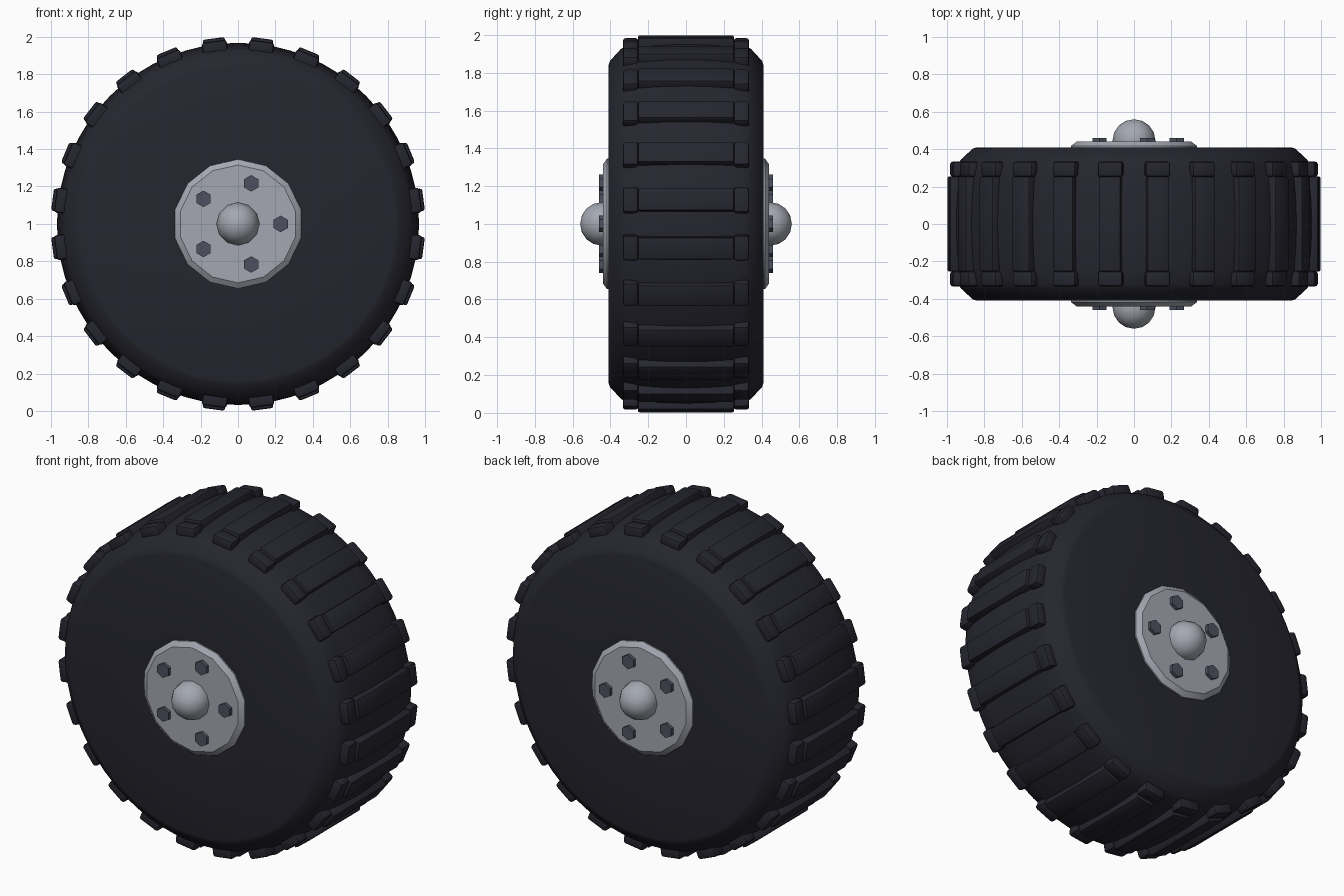
import bpy, bmesh, math
from mathutils import Matrix, Vector

cube = bpy.data.objects.get("Cube")
if cube:
    bpy.data.objects.remove(cube, do_unlink=True)

AXLE = Vector((0, 0, 1))


def material(name, rgb, rough=0.6):
    mat = bpy.data.materials.new(name)
    mat.use_nodes = True
    mat.diffuse_color = (*rgb, 1)
    bsdf = mat.node_tree.nodes["Principled BSDF"]
    bsdf.inputs["Base Color"].default_value = (*rgb, 1)
    bsdf.inputs["Roughness"].default_value = rough
    return mat


rubber = material("black rubber", (0.019, 0.019, 0.029))
steel = material("light steel", (0.37, 0.39, 0.44))
dark_steel = material("dark steel", (0.075, 0.082, 0.115))


def finish(name, bm, mat, angle=None):
    """Turn a bmesh into a named object placed on the axle."""
    bmesh.ops.recalc_face_normals(bm, faces=bm.faces)
    mesh = bpy.data.meshes.new(name)
    bm.to_mesh(mesh)
    bm.free()
    mesh.materials.append(mat)
    obj = bpy.data.objects.new(name, mesh)
    obj.location = AXLE
    bpy.context.collection.objects.link(obj)
    if angle:
        bpy.ops.object.select_all(action='DESELECT')
        obj.select_set(True)
        bpy.context.view_layer.objects.active = obj
        bpy.ops.object.shade_smooth_by_angle(angle=math.radians(angle))
    return obj


def lathe(name, profile, sides, mat, angle=None, start=0.0):
    """Revolve (y, radius) points about the y axis and cap open ends."""
    bm = bmesh.new()
    rings = []
    for y, r in profile:
        angles = [start + math.tau * i / sides for i in range(sides)]
        rings.append([bm.verts.new((r * math.cos(a), y, r * math.sin(a))) for a in angles])
    for a, b in zip(rings, rings[1:]):
        for i in range(sides):
            j = (i + 1) % sides
            bm.faces.new((a[i], a[j], b[j], b[i]))
    bm.faces.new(rings[0])
    bm.faces.new(rings[-1])
    return finish(name, bm, mat, angle)


def add_block(bm, size, centre, turn, bevel):
    """Add one bevelled block, then swing it about the axle by turn."""
    part = bmesh.new()
    bmesh.ops.create_cube(part, size=1, matrix=Matrix.Translation(centre) @ Matrix.Diagonal((*size, 1)))
    bmesh.ops.bevel(part, geom=part.edges[:], offset=bevel, segments=2, affect='EDGES', profile=0.5)
    part.transform(Matrix.Rotation(turn, 4, 'Y'))
    temp = bpy.data.meshes.new("block")
    part.to_mesh(temp)
    part.free()
    bm.from_mesh(temp)
    bpy.data.meshes.remove(temp)


# Tyre: slightly crowned tread, chamfered shoulders, flat walls
half = [(0.41, 0.30), (0.41, 0.84), (0.403, 0.862), (0.345, 0.925), (0.32, 0.94), (0.24, 0.955), (0.12, 0.965)]
tyre_profile = half + [(0, 0.968)] + [(-y, r) for y, r in reversed(half)]
lathe("tyre", tyre_profile, 64, rubber, 50)

# Tread: a long bar with a wider block on each end, repeated around
LUGS = 24
bars, blocks = bmesh.new(), bmesh.new()
for i in range(LUGS):
    turn = math.tau * (i + 0.5) / LUGS
    add_block(bars, (0.12, 0.51, 0.08), (0, 0, 0.96), turn, 0.012)
    for side in (-1, 1):
        add_block(blocks, (0.135, 0.083, 0.068), (0, side * 0.293, 0.951), turn, 0.016)
finish("tread_bars", bars, rubber, 40)
finish("tread_end_blocks", blocks, rubber, 40)

# Hub plate, axle cap and bolts on both faces
for side, label in ((-1, "front"), (1, "back")):
    plate = [(side * 0.40, 0.345), (side * 0.418, 0.345), (side * 0.44, 0.315)]
    lathe(label + "_hub_plate", plate, 14, steel, 30, math.pi / 2)

    cap = bmesh.new()
    bmesh.ops.create_uvsphere(cap, u_segments=12, v_segments=8, radius=0.115)
    cap.transform(Matrix.Translation((0, side * 0.445, 0)) @ Matrix.Rotation(math.pi / 2, 4, 'X'))
    finish(label + "_axle_cap", cap, steel, 60)

    for i in range(5):
        a = math.tau * i / 5
        bolt = lathe(f"{label}_bolt_{i + 1}", [(side * 0.43, 0.044), (side * 0.46, 0.044)],
                     6, dark_steel, None, math.pi / 2)
        bolt.location = AXLE + Vector((0.228 * math.cos(a), 0, 0.228 * math.sin(a)))
